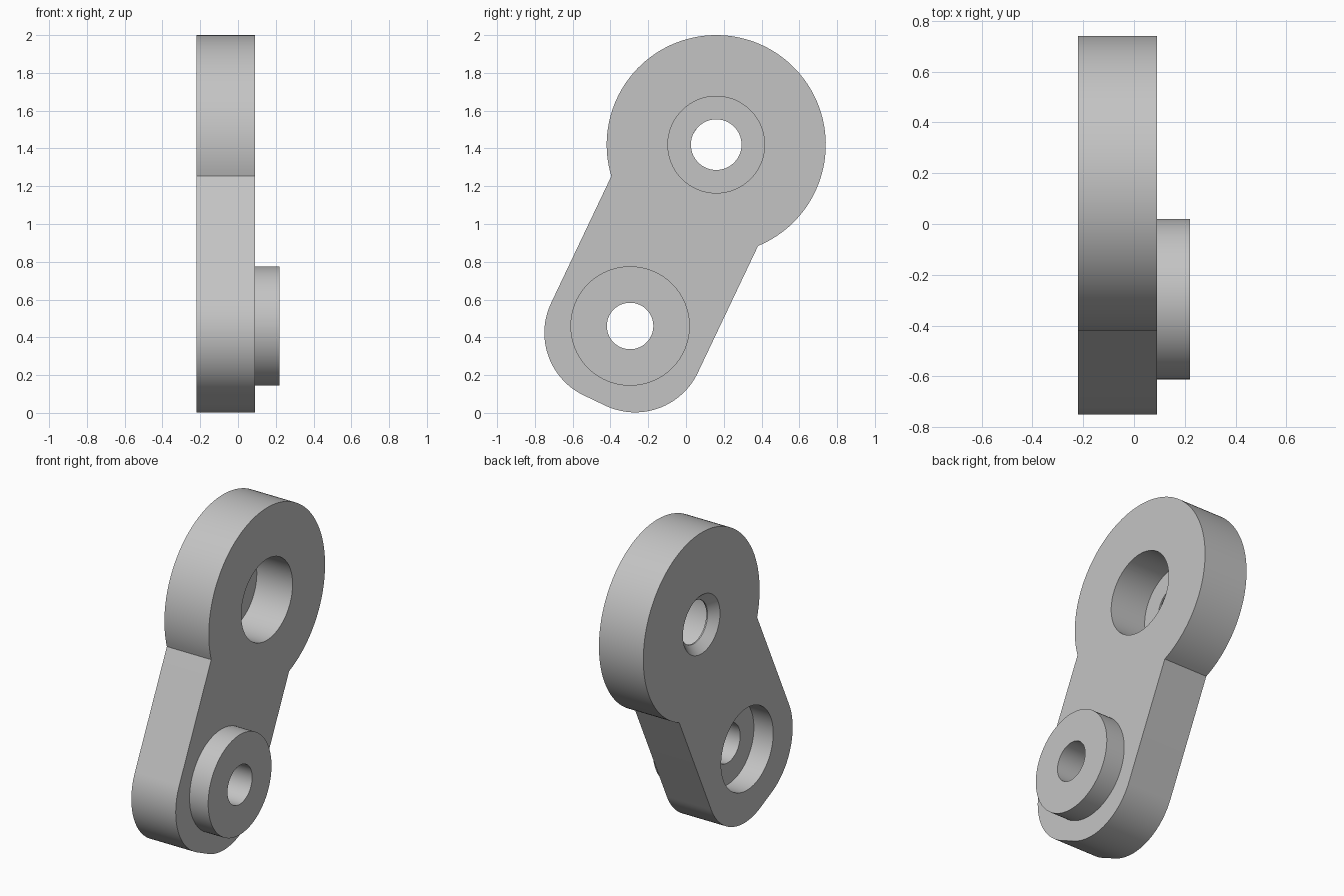
import bpy, bmesh, math
from mathutils import Vector, Matrix

cube = bpy.data.objects.get("Cube")
if cube:
    bpy.data.objects.remove(cube, do_unlink=True)

# Material
metal = bpy.data.materials.new("light_grey")
metal.use_nodes = True
grey = (0.55, 0.55, 0.55, 1)
metal.diffuse_color = grey
metal.node_tree.nodes["Principled BSDF"].inputs["Base Color"].default_value = grey

# Main dimensions, positions in the y-z plane
BACK, FACE, BOSS_END = -0.22, 0.09, 0.22
HEAD, PIVOT = Vector((0.16, 1.42)), Vector((-0.296, 0.46))
HEAD_R, HALF_W, CORNER_R = 0.58, 0.43, 0.367
ALONG = (HEAD - PIVOT).normalized()
ACROSS = Vector((ALONG.y, -ALONG.x))


def new_object(name, bm):
    bmesh.ops.recalc_face_normals(bm, faces=bm.faces)
    mesh = bpy.data.meshes.new(name)
    bm.to_mesh(mesh)
    bm.free()
    mesh.materials.append(metal)
    obj = bpy.data.objects.new(name, mesh)
    bpy.context.collection.objects.link(obj)
    return obj


def arc(centre, radius, start, end, steps):
    """Points of an arc in the link's own frame (across, along)."""
    angles = [start + (end - start) * i / steps for i in range(steps + 1)]
    return [(centre[0] + radius * math.cos(a), centre[1] + radius * math.sin(a))
            for a in angles]


def disc(name, centre, r1, r2, x1, x2):
    """Cylinder or cone along x, radius r1 at x1 and r2 at x2."""
    bm = bmesh.new()
    place = (Matrix.Translation(((x1 + x2) / 2, centre.x, centre.y))
             @ Matrix.Rotation(math.pi / 2, 4, 'Y'))
    bmesh.ops.create_cone(bm, cap_ends=True, segments=96, radius1=r1,
                          radius2=r2, depth=x2 - x1, matrix=place)
    return new_object(name, bm)


def combine(target, tool, operation):
    mod = target.modifiers.new(tool.name, 'BOOLEAN')
    mod.operation, mod.object, mod.solver = operation, tool, 'EXACT'
    tool.hide_render = True
    bpy.context.view_layer.objects.active = target
    bpy.ops.object.modifier_apply(modifier=mod.name)
    bpy.data.objects.remove(tool, do_unlink=True)


# Link plate: round head running into a straight arm with rounded corners
neck = math.asin(math.sqrt(HEAD_R ** 2 - HALF_W ** 2) / HEAD_R)
foot = -(HEAD - PIVOT).length - 0.07
side = HALF_W - CORNER_R
outline = (arc((0, 0), HEAD_R, -neck, math.pi + neck, 96)
           + arc((-side, foot), CORNER_R, math.pi, 1.5 * math.pi, 28)
           + arc((side, foot), CORNER_R, 1.5 * math.pi, 2 * math.pi, 28))
bm = bmesh.new()
points = [HEAD + ACROSS * u + ALONG * v for u, v in outline]
base = bm.faces.new([bm.verts.new((BACK, p.x, p.y)) for p in points])
grown = bmesh.ops.extrude_face_region(bm, geom=[base], use_keep_orig=True)
moved = [g for g in grown["geom"] if isinstance(g, bmesh.types.BMVert)]
bmesh.ops.translate(bm, verts=moved, vec=(FACE - BACK, 0, 0))
link = new_object("link_arm", bm)

# Raised boss around the lower pivot
combine(link, disc("boss", PIVOT, 0.316, 0.316, FACE - 0.05, BOSS_END), 'UNION')

# Lower pivot: through hole and recess from the back
combine(link, disc("pivot_hole", PIVOT, 0.123, 0.123, -0.5, 0.5), 'DIFFERENCE')
combine(link, disc("pivot_recess", PIVOT, 0.26, 0.26, -0.5, BACK + 0.135), 'DIFFERENCE')

# Head: through hole, deep recess from the face, countersink at the back
combine(link, disc("head_hole", HEAD, 0.134, 0.134, -0.5, 0.5), 'DIFFERENCE')
combine(link, disc("head_recess", HEAD, 0.256, 0.256, FACE - 0.25, 0.5), 'DIFFERENCE')
combine(link, disc("countersink", HEAD, 0.195, 0.134, BACK - 0.01, BACK + 0.051), 'DIFFERENCE')

# Smooth curved walls, crisp edges
bpy.ops.object.select_all(action='DESELECT')
link.select_set(True)
bpy.context.view_layer.objects.active = link
bpy.ops.object.shade_smooth_by_angle(angle=math.radians(20))
